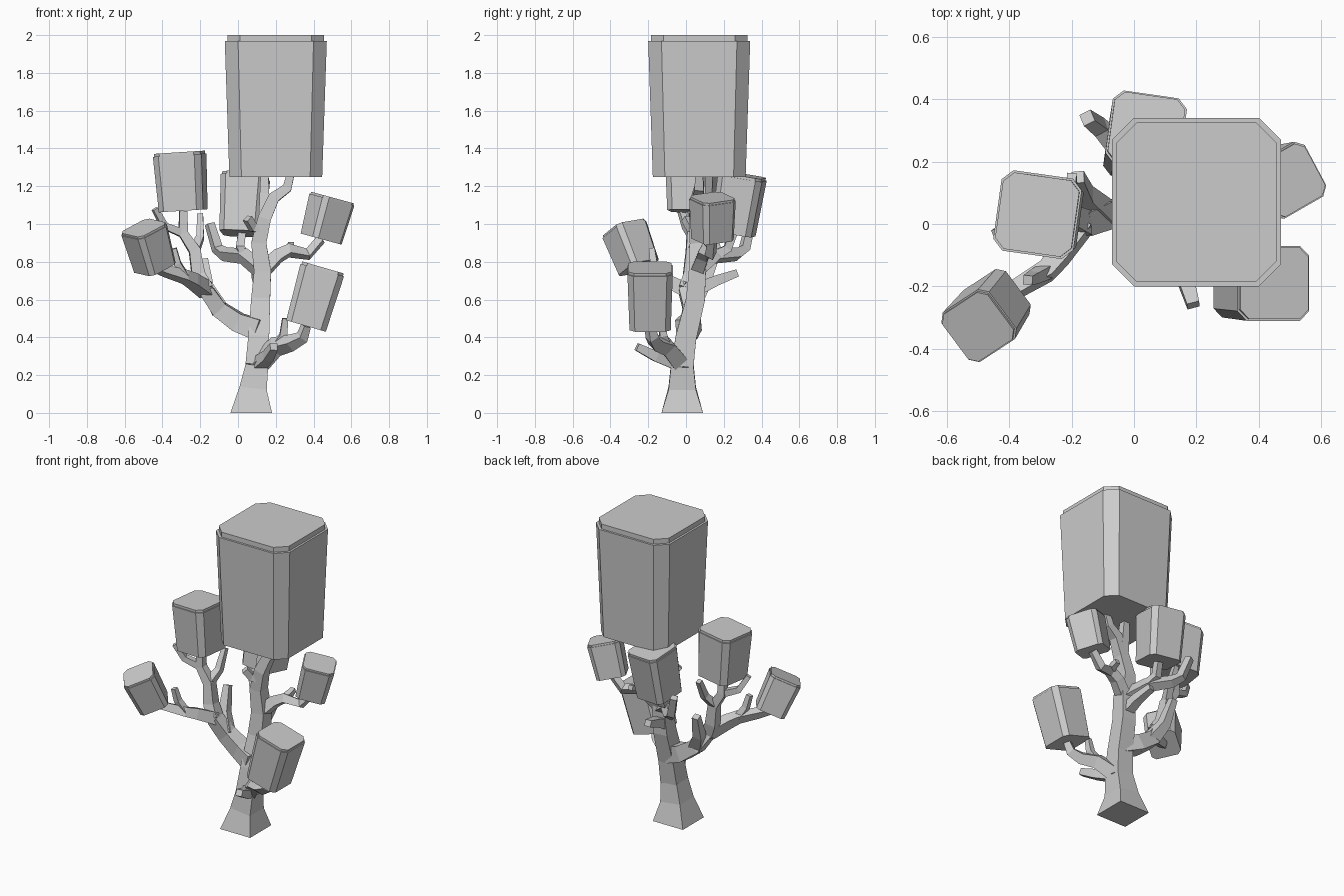
import bpy, bmesh, math
from mathutils import Vector, Matrix

old = bpy.data.objects.get("Cube")
if old:
    bpy.data.objects.remove(old, do_unlink=True)

grey = bpy.data.materials.new("plain_grey")
grey.use_nodes = True
grey.diffuse_color = (.6, .6, .6, 1)
shader = grey.node_tree.nodes["Principled BSDF"]
shader.inputs["Base Color"].default_value = grey.diffuse_color

UP = Vector((0, 0, 1))


def at(x, y, z):
    return Vector((x, y, z))


def loft(name, rings):
    """Skin a list of equal-length point rings and cap both ends."""
    bm = bmesh.new()
    loops = [[bm.verts.new(point) for point in ring] for ring in rings]
    for lower, upper in zip(loops, loops[1:]):
        for i in range(len(lower)):
            bm.faces.new((lower[i - 1], lower[i], upper[i], upper[i - 1]))
    bm.faces.new(loops[0])
    bm.faces.new(loops[-1])
    bmesh.ops.recalc_face_normals(bm, faces=bm.faces)
    mesh = bpy.data.meshes.new(name)
    bm.to_mesh(mesh)
    bm.free()
    mesh.materials.append(grey)
    obj = bpy.data.objects.new(name, mesh)
    bpy.context.collection.objects.link(obj)


def limb(name, joints, thick, thin=.02, flare=1, standing=False):
    """Square limb through the joints, tapering in half-width from thick to thin."""
    last = len(joints) - 1
    start = joints[1] - joints[0]
    side = Vector((1, 0, 0)) if abs(start.normalized().x) < .8 else -UP
    rings = []
    for i, joint in enumerate(joints):
        along = (joints[min(i + 1, last)] - joints[max(i - 1, 0)]).normalized()
        if standing and i == 0:
            along = UP
        side = (side - along * side.dot(along)).normalized()
        across = along.cross(side)
        radius = thin + (thick - thin) * (1 - i / last) ** flare
        rings.append([joint + radius * corner for corner in
                      (-side - across, side - across, side + across, across - side)])
    loft(name, rings)


def leaf_block(name, bottom, axis, width, turn=0):
    """Block widening upwards, with cut corners and a slim stepped lid."""
    tilt = UP.rotation_difference(axis).to_matrix()
    frame = tilt @ Matrix.Rotation(math.radians(turn), 3, 'Z')
    top = bottom + axis
    rim = top - axis.normalized() * width * .06

    def ring(centre, size):
        half, cut = size / 2, size * .37
        corners = []
        for quarter in range(4):
            spin = Matrix.Rotation(quarter * math.pi / 2, 3, 'Z')
            for corner in (at(half, -cut, 0), at(half, cut, 0)):
                corners.append(centre + frame @ spin @ corner)
        return corners

    lid = width * .95
    loft(name, [ring(bottom, width * .91), ring(rim, width),
                ring(rim, lid), ring(top, lid)])


# Joints where limbs meet each other
collar = at(.1, -.02, .25)
trunk_waist = at(.11, 0, .4)
trunk_middle = at(.12, .05, .6)
trunk_fork = at(.13, .06, .75)
trunk_neck = at(.11, .06, .9)
trunk_shoulder = at(.14, .05, 1.03)
right_elbow = at(-.1, .03, .55)
right_fork = at(-.17, 0, .65)
right_wrist = at(-.28, -.15, .72)
riser_fork = at(-.23, .03, .86)
riser_tip = at(-.29, .03, .95)
back_fork = at(.03, .15, .83)
left_fork = at(.27, .1, .86)
low_fork = at(.2, -.1, .35)

# Joints where limbs enter the foliage
crown_seat = at(.2, .07, 1.25)
upper_right_seat = at(-.29, .03, 1.07)
front_right_seat = at(-.44, -.25, .77)
back_seat = at(.02, .25, .95)
left_seat = at(.44, .14, .92)
front_left_seat = at(.36, -.19, .46)

# Foliage blocks
leaf_block("crown_block", crown_seat, at(0, 0, .75), .54)
leaf_block("upper_right_block", upper_right_seat, at(-.02, 0, .31), .26, turn=-8)
leaf_block("front_right_block", front_right_seat, at(-.06, -.08, .21), .2, turn=35)
leaf_block("back_block", back_seat, at(.02, .05, .31), .24, turn=-8)
leaf_block("left_block", left_seat, at(.06, 0, .22), .2, turn=29)
leaf_block("front_left_block", front_left_seat, at(.09, 0, .31), .24)

# Trunk
limb("root_flare", [at(.07, -.02, 0), at(.08, -.02, .13), collar],
     thick=.11, thin=.06, flare=2, standing=True)
limb("trunk", [collar, trunk_waist, trunk_middle, trunk_fork, trunk_neck,
               trunk_shoulder, at(.19, .06, 1.14), at(.26, .07, 1.19),
               at(.28, .07, 1.27)], thick=.06)
limb("trunk_top_twig", [trunk_shoulder, at(.14, .07, 1.16), at(.14, .08, 1.27)],
     thick=.03)
limb("trunk_stub", [trunk_shoulder - UP * .05, at(.08, .03, .98), at(.05, 0, 1.03)],
     thick=.025)

# Large limb on the right and its forks
limb("right_limb", [trunk_waist + UP * .04, at(0, .03, .48), right_elbow, right_fork],
     thick=.055, thin=.038)
limb("right_forearm", [right_fork, at(-.24, -.1, .7), right_wrist,
                       at(-.38, -.21, .75), front_right_seat], thick=.038)
limb("right_twig", [right_wrist, at(-.32, -.17, .79), at(-.34, -.18, .87)],
     thick=.022, thin=.015)
limb("right_spur", [right_elbow, at(-.16, .09, .66), at(-.18, .15, .81)], thick=.04)
limb("right_riser", [right_fork, at(-.21, .02, .73), riser_fork, riser_tip,
                     upper_right_seat], thick=.04)
limb("riser_twig", [riser_fork, at(-.2, .09, .93), at(-.2, .15, 1.05)],
     thick=.025, thin=.015)
limb("riser_outer_twig", [riser_tip, at(-.39, 0, .99), at(-.44, -.03, 1.08)],
     thick=.022, thin=.015)

# Back branch and its forks
limb("back_branch", [trunk_fork, back_fork, at(-.07, .27, .84),
                     at(-.11, .31, .87), at(-.15, .34, 1)], thick=.035)
limb("back_block_stem", [back_fork, at(.01, .22, .87), back_seat], thick=.025)
limb("back_spur", [trunk_middle + UP * .05, at(.11, .16, .7), at(.09, .27, .74)],
     thick=.035)

# Left branch and its forks
limb("left_branch", [trunk_fork, at(.21, .09, .83), left_fork,
                     at(.37, .13, .84), left_seat], thick=.035)
limb("left_twig", [left_fork, at(.28, .15, .88), at(.28, .18, .89)],
     thick=.02, thin=.015)

# Low branch on the front left and its forks
limb("low_branch", [collar, low_fork, at(.28, -.16, .37),
                    at(.34, -.18, .4), front_left_seat], thick=.045)
limb("low_riser", [low_fork, at(.24, -.12, .41), at(.25, -.13, .5)],
     thick=.025, thin=.015)
limb("low_front_twig", [collar, at(.16, -.16, .3), at(.19, -.26, .35)], thick=.035)
